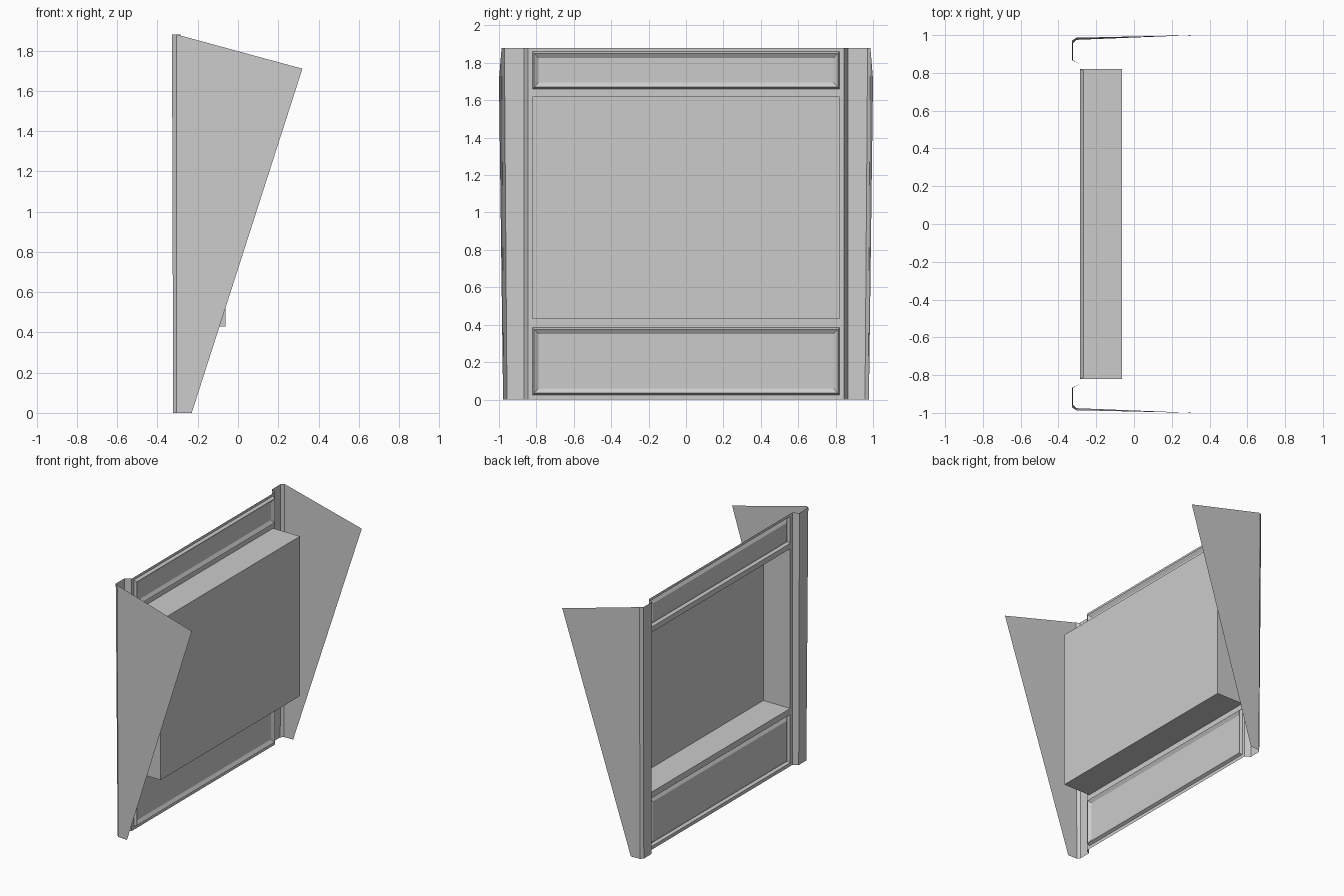
import bpy, bmesh

if "Cube" in bpy.data.objects:
    bpy.data.objects.remove(bpy.data.objects["Cube"])

FRAME_X = -0.285          # plane of the flat frame
TOP = 1.88
HALF = 0.82               # half width of the openings


def make(name, polys):
    """Build a sheet object from a list of polygons."""
    bm = bmesh.new()
    for poly in polys:
        bm.faces.new([bm.verts.new(p) for p in poly])
    bmesh.ops.remove_doubles(bm, verts=bm.verts, dist=1e-5)
    bmesh.ops.recalc_face_normals(bm, faces=bm.faces)
    me = bpy.data.meshes.new(name)
    bm.to_mesh(me)
    bm.free()
    ob = bpy.data.objects.new(name, me)
    bpy.context.collection.objects.link(ob)
    return ob


def rect(x, y, z0, z1):
    return [(x, -y, z0), (x, y, z0), (x, y, z1), (x, -y, z1)]


def nested(name, loops):
    """Bridge successive rectangles and close the last one."""
    polys = []
    for a, b in zip(loops, loops[1:]):
        for i in range(4):
            j = (i + 1) % 4
            polys.append([a[i], a[j], b[j], b[i]])
    polys.append(loops[-1])
    return make(name, polys)


def raised_panel(name, z0, z1):
    # steep groove step, then a bevel rising back to the frame plane
    return nested(name, [
        rect(FRAME_X, HALF, z0, z1),
        rect(FRAME_X + 0.02, HALF - 0.008, z0 + 0.01, z1 - 0.01),
        rect(FRAME_X + 0.004, HALF - 0.032, z0 + 0.035, z1 - 0.035)])


def mirror_y(ob):
    m = ob.modifiers.new("mirror", 'MIRROR')
    m.use_axis = (False, True, False)
    m.use_clip = False


# Horizontal rails of the flat frame
rails = [(0, 0.025), (0.385, 0.43), (1.62, 1.66), (1.86, TOP)]
make("frame_rails", [rect(FRAME_X, HALF, a, b) for a, b in rails])

# Vertical stiles beside the openings
mirror_y(make("frame_stile", [[(FRAME_X, HALF, 0), (FRAME_X, 0.845, 0),
                               (FRAME_X, 0.845, TOP), (FRAME_X, HALF, TOP)]]))

# Raised panels above and below the recess
raised_panel("lower_panel", 0.025, 0.385)
raised_panel("upper_panel", 1.66, 1.86)

# Deep open recess
nested("recess_box", [rect(FRAME_X, HALF, 0.43, 1.62),
                      rect(-0.063, HALF, 0.43, 1.62)])

# Corner post and tapered side wing, as one strip from bottom to top profile
bottom = [(FRAME_X, 0.845), (-0.322, 0.867), (-0.322, 0.957),
          (-0.305, 0.975), (-0.23, 0.978)]
top = [(FRAME_X, 0.845, TOP), (-0.328, 0.867, TOP), (-0.328, 0.971, TOP),
       (-0.305, 0.986, TOP), (0.32, 1.0, 1.71)]
low = [(x, y, 0) for x, y in bottom]
mirror_y(make("post_and_wing", [[low[i], low[i + 1], top[i + 1], top[i]]
                                for i in range(4)]))
